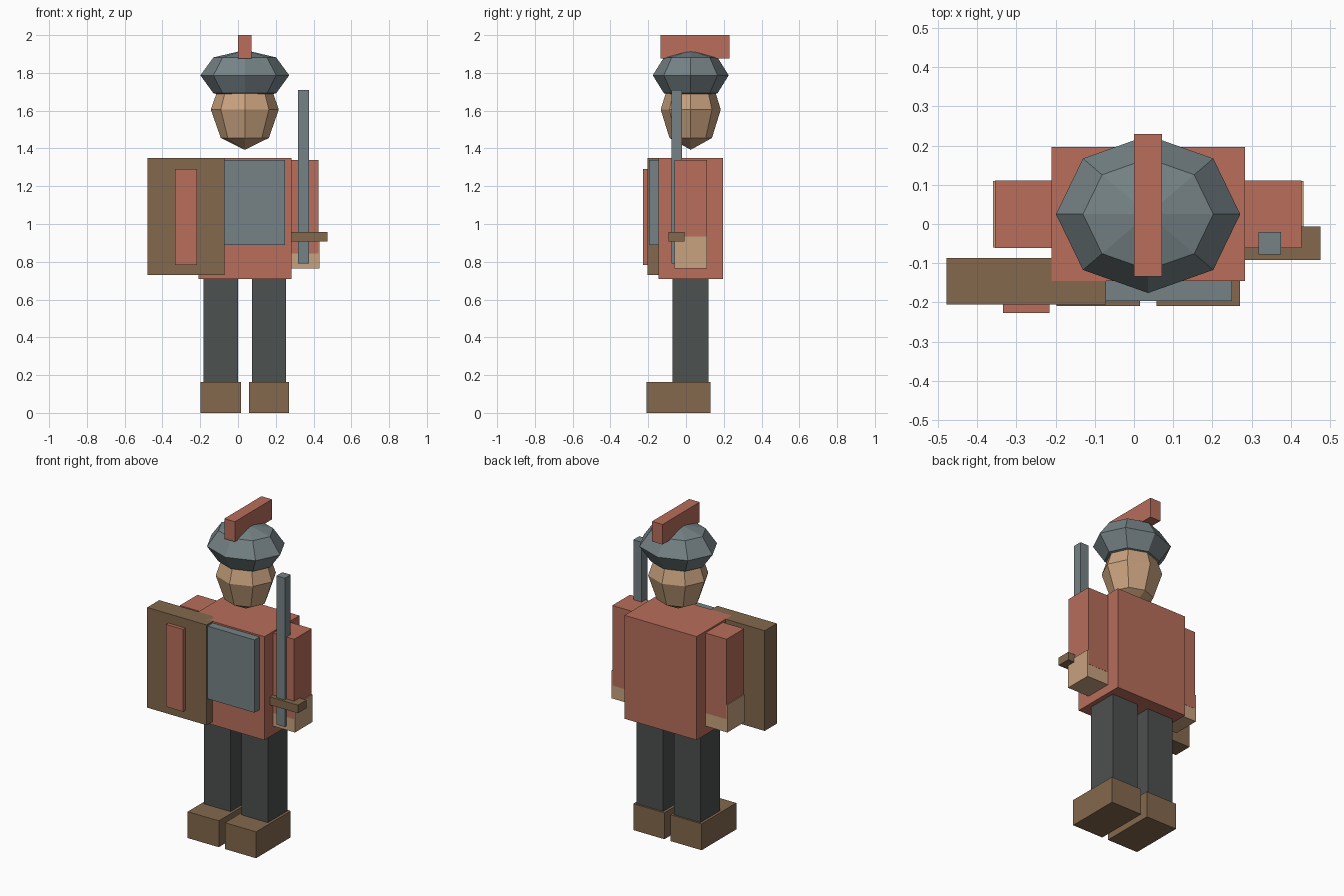
import bpy

if "Cube" in bpy.data.objects:
    bpy.data.objects.remove(bpy.data.objects["Cube"])

CX, CY = 0.036, 0.025   # body axis


def material(name, rgb):
    m = bpy.data.materials.new(name)
    m.diffuse_color = (*rgb, 1)
    m.use_nodes = True
    m.node_tree.nodes["Principled BSDF"].inputs["Base Color"].default_value = m.diffuse_color
    return m


RED = material("red_cloth", (0.48, 0.155, 0.105))
STEEL = material("steel", (0.18, 0.225, 0.24))
WOOD = material("brown_leather", (0.23, 0.138, 0.075))
SKIN = material("skin", (0.58, 0.36, 0.21))
DARK = material("dark_trousers", (0.073, 0.082, 0.078))


def finish(name, mat):
    o = bpy.context.object
    o.name = name
    o.data.name = name
    o.data.materials.append(mat)
    bpy.ops.object.transform_apply(location=False, rotation=False, scale=True)
    return o


def box(name, mat, x, y, z):
    """Box from (min, max) extents on each axis."""
    ext = (x, y, z)
    bpy.ops.mesh.primitive_cube_add(size=1, location=[(a + b) / 2 for a, b in ext])
    bpy.context.object.scale = [b - a for a, b in ext]
    return finish(name, mat)


def pair(name, mat, x, y, z):
    """Box and its mirror image across the body axis."""
    box(name + "_left", mat, x, y, z)
    box(name + "_right", mat, (2 * CX - x[1], 2 * CX - x[0]), y, z)


def ball(name, mat, z, radii):
    """Low-poly ellipsoid with 8 sides and 4 rings."""
    bpy.ops.mesh.primitive_uv_sphere_add(segments=8, ring_count=4, radius=1,
                                         location=(CX, CY, z))
    bpy.context.object.scale = radii
    return finish(name, mat)


# Legs and boots
pair("boot", WOOD, (0.057, 0.270), (-0.209, 0.130), (0, 0.163))
pair("leg", DARK, (0.073, 0.254), (-0.071, 0.119), (0.12, 0.75))

# Torso and breastplate
box("torso", RED, (-0.210, 0.283), (-0.146, 0.196), (0.71, 1.35))
box("breastplate", STEEL, (-0.178, 0.250), (-0.196, -0.125), (0.89, 1.34))

# Arms and hands
pair("arm", RED, (0.255, 0.427), (-0.061, 0.111), (0.845, 1.34))
pair("hand", SKIN, (0.262, 0.432), (-0.060, 0.110), (0.764, 0.935))

# Head, helmet and crest
ball("head", SKIN, 1.606, (0.180, 0.159, 0.213))
ball("helmet", STEEL, 1.787, (0.235, 0.201, 0.134))
box("helmet_crest", RED, (0.000, 0.072), (-0.134, 0.229), (1.876, 2.0))

# Shield with stripe
box("shield", WOOD, (-0.478, -0.071), (-0.205, -0.087), (0.73, 1.35))
box("shield_stripe", RED, (-0.334, -0.216), (-0.227, -0.190), (0.783, 1.292))

# Sword
box("sword_blade", STEEL, (0.318, 0.375), (-0.078, -0.020), (0.79, 1.71))
box("sword_guard", WOOD, (0.217, 0.475), (-0.092, -0.007), (0.907, 0.957))
